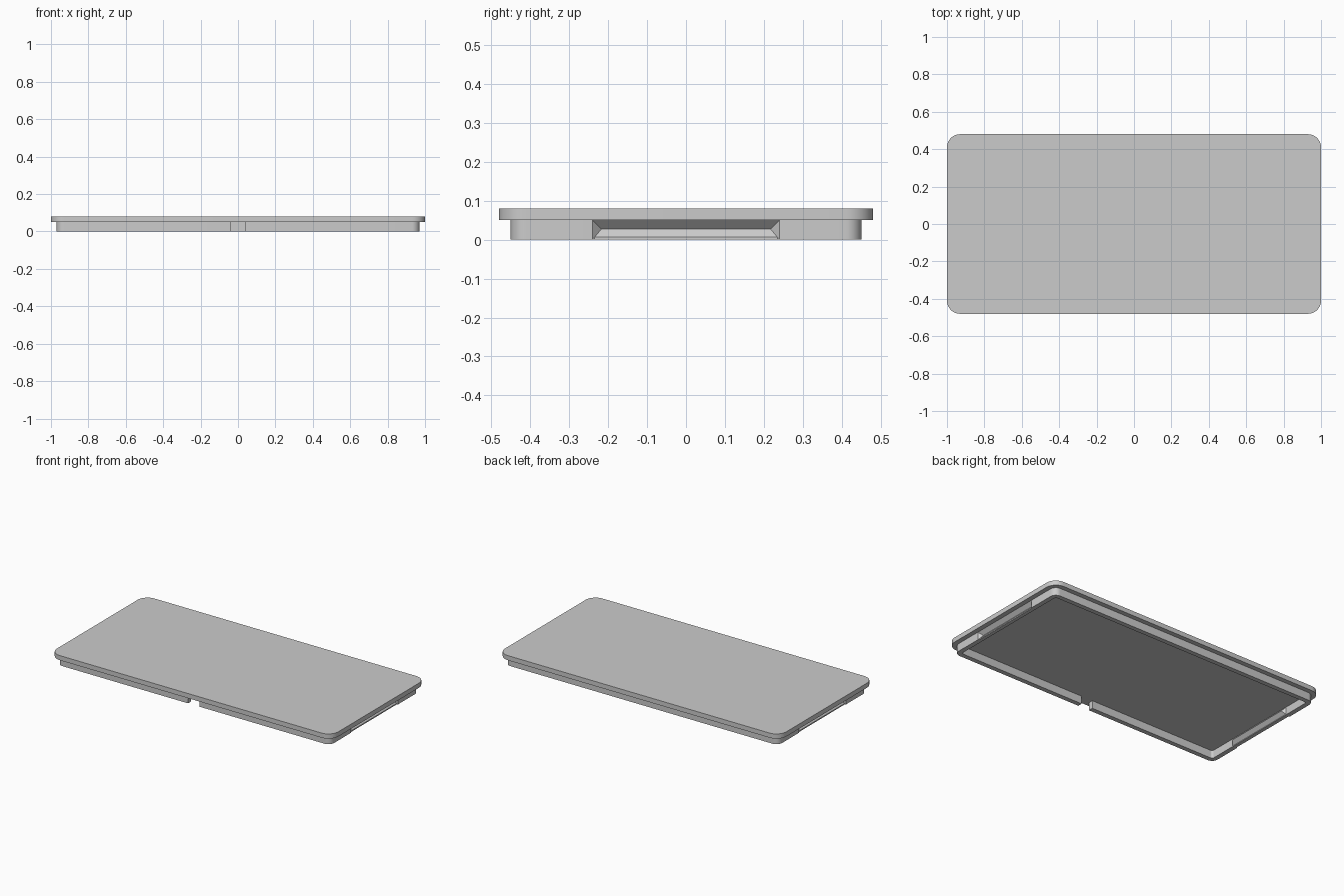
import bpy, bmesh
from math import cos, sin, pi

cube = bpy.data.objects.get("Cube")
if cube:
    bpy.data.objects.remove(cube)

grey = bpy.data.materials.new("light_grey")
grey.use_nodes = True
COLOUR = (0.6, 0.6, 0.6, 1)
grey.diffuse_color = COLOUR
grey.node_tree.nodes["Principled BSDF"].inputs["Base Color"].default_value = COLOUR


def make_object(name, bm):
    bmesh.ops.recalc_face_normals(bm, faces=bm.faces)
    mesh = bpy.data.meshes.new(name)
    bm.to_mesh(mesh)
    bm.free()
    mesh.materials.append(grey)
    obj = bpy.data.objects.new(name, mesh)
    bpy.context.collection.objects.link(obj)
    return obj


def rounded_slab(name, half_x, half_y, radius, z0, z1, steps=10):
    """Flat slab with rounded vertical corners."""
    bm = bmesh.new()
    ring = []
    for corner, (sx, sy) in enumerate([(1, 1), (-1, 1), (-1, -1), (1, -1)]):
        for i in range(steps + 1):
            a = (corner + i / steps) * pi / 2
            ring.append(bm.verts.new((sx * (half_x - radius) + radius * cos(a),
                                      sy * (half_y - radius) + radius * sin(a), z0)))
    base = bm.faces.new(ring)
    top = bmesh.ops.extrude_face_region(bm, geom=[base])["geom"]
    bmesh.ops.translate(bm, vec=(0, 0, z1 - z0),
                        verts=[v for v in top if isinstance(v, bmesh.types.BMVert)])
    return make_object(name, bm)


def hull(name, points):
    bm = bmesh.new()
    for p in points:
        bm.verts.new(p)
    bmesh.ops.convex_hull(bm, input=bm.verts)
    return make_object(name, bm)


def box(name, x0, x1, y0, y1, z0, z1):
    return hull(name, [(x, y, z) for x in (x0, x1) for y in (y0, y1) for z in (z0, z1)])


def wedge(name, side, base_x, base_half, low, high, tip_x, tip_half, tip_z):
    """Ridge with mitred ends, pointing inwards from one end of the lid."""
    points = [(side * base_x, s * base_half, z) for s in (-1, 1) for z in (low, high)]
    points += [(side * tip_x, s * tip_half, tip_z) for s in (-1, 1)]
    return hull(name, points)


def cut(target, cutter):
    mod = target.modifiers.new("cut", "BOOLEAN")
    mod.operation = "DIFFERENCE"
    mod.solver = "EXACT"
    mod.object = cutter
    deps = bpy.context.evaluated_depsgraph_get()
    mesh = bpy.data.meshes.new_from_object(target.evaluated_get(deps))
    target.modifiers.clear()
    target.data = mesh
    bpy.data.objects.remove(cutter)


# Cover plate
cover = rounded_slab("cover_plate", 1, 0.48, 0.07, 0.05, 0.08)

# Rim below the plate, hollow inside
rim = rounded_slab("rim", 0.97, 0.45, 0.04, 0, 0.05)
cut(rim, rounded_slab("rim_hollow", 0.94, 0.42, 0.015, -0.05, 0.1))

# Gap in the front wall
cut(rim, box("front_gap", -0.04, 0.04, -0.5, -0.4, -0.05, 0.1))

# Finger groove outside and matching ridge inside at both ends
for side, label in ((1, "left"), (-1, "right")):
    cut(rim, wedge("groove", side, 0.98, 0.25, -0.012, 0.06, 0.947, 0.217, 0.027))
    cut(rim, box("lip", side * 0.964, side * 1.0, -0.235, 0.235, -0.02, 0.007))
    wedge(label + "_inner_ridge", side, 0.941, 0.24, 0.003, 0.05, 0.92, 0.217, 0.027)

# Smooth the rounded corners only
for obj in (cover, rim):
    bpy.ops.object.select_all(action="DESELECT")
    obj.select_set(True)
    bpy.context.view_layer.objects.active = obj
    bpy.ops.object.shade_smooth_by_angle(angle=pi / 6)
